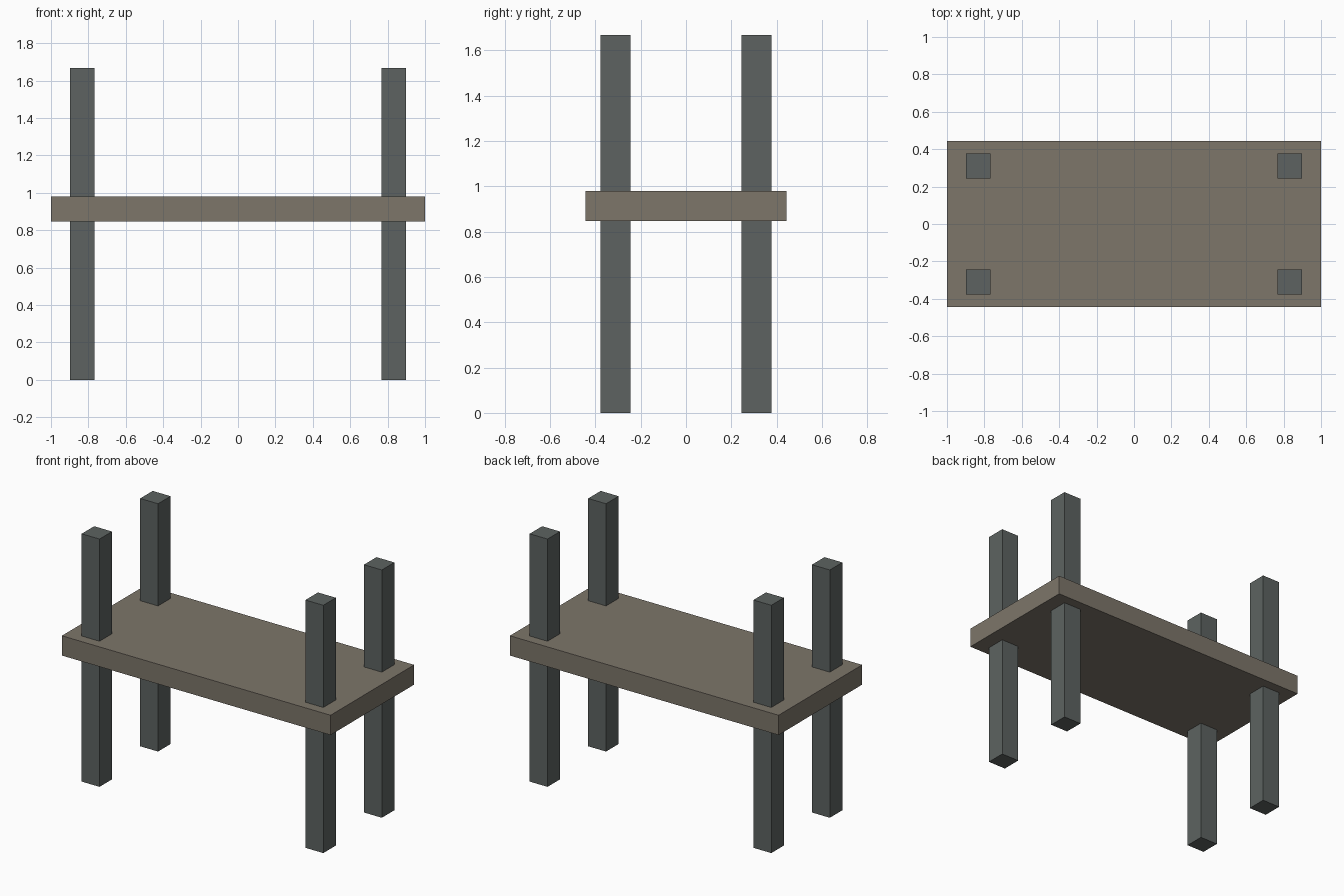
import bpy

if "Cube" in bpy.data.objects:
    bpy.data.objects.remove(bpy.data.objects["Cube"])


def material(name, rgb):
    mat = bpy.data.materials.new(name)
    mat.diffuse_color = (*rgb, 1.0)
    mat.use_nodes = True
    mat.node_tree.nodes["Principled BSDF"].inputs["Base Color"].default_value = mat.diffuse_color
    return mat


def box(name, center, size, mat):
    bpy.ops.mesh.primitive_cube_add(size=1, location=center)
    obj = bpy.context.object
    obj.name = name
    obj.scale = size
    bpy.ops.object.transform_apply(location=False, rotation=False, scale=True)
    obj.data.materials.append(mat)
    return obj


board_mat = material("weathered_wood", (0.205, 0.18, 0.144))
post_mat = material("dark_grey", (0.109, 0.124, 0.119))

# Shelf board
box("shelf_board", (0, 0, 0.913), (2.0, 0.888, 0.133), board_mat)

# Four corner posts running through the board
POST_W, POST_H = 0.133, 1.667
for side, sx in (("left", -1), ("right", 1)):
    for end, sy in (("front", -1), ("back", 1)):
        box(f"{end}_{side}_post", (sx * 0.833, sy * 0.311, POST_H / 2),
            (POST_W, POST_W, POST_H), post_mat)
